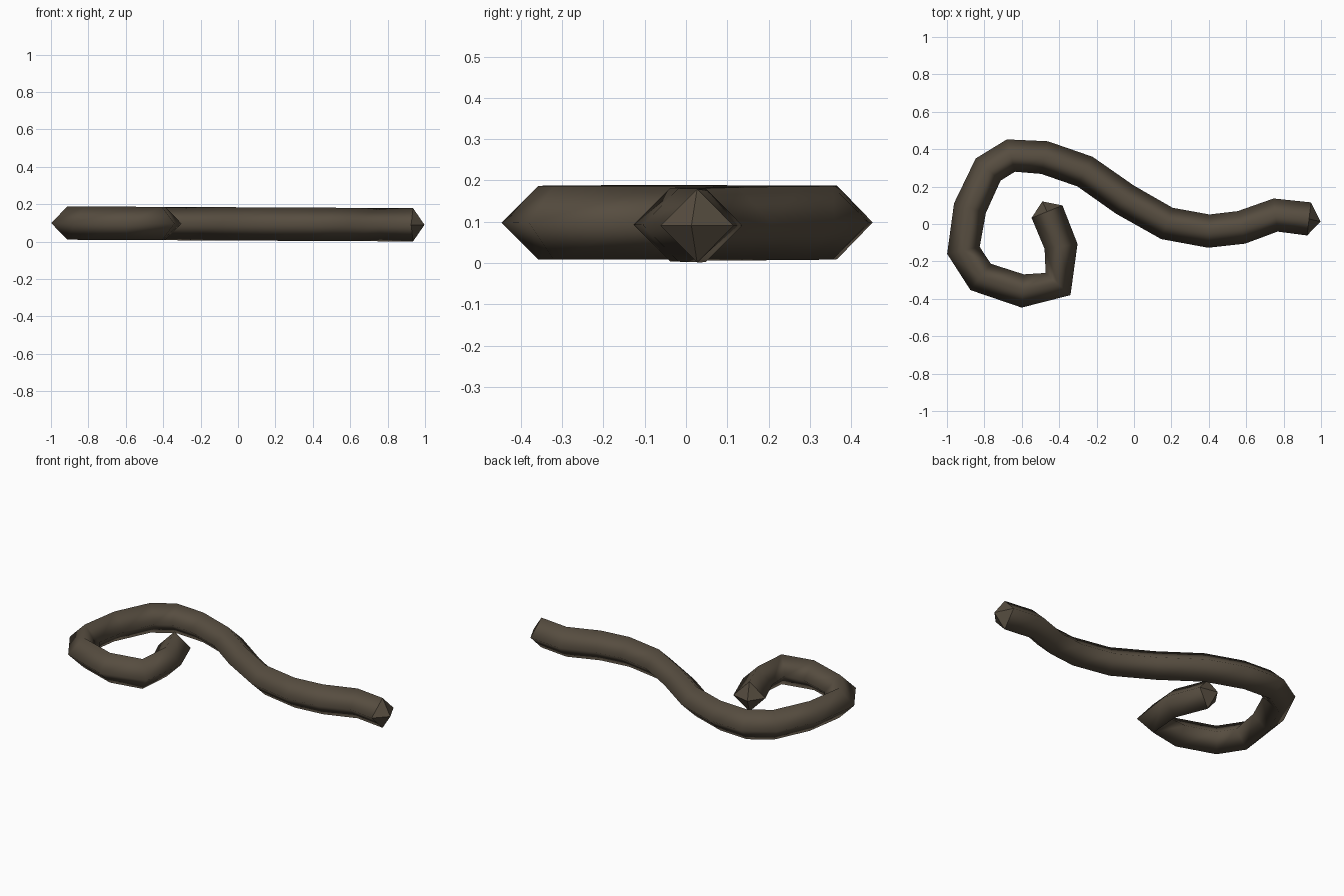
import bpy, bmesh
from mathutils import Vector

if "Cube" in bpy.data.objects:
    bpy.data.objects.remove(bpy.data.objects["Cube"])

# centre line of the bent rod, from the curled end to the straight end
PATH = [(-0.465, 0.066), (-0.39, -0.12), (-0.406, -0.321), (-0.595, -0.358),
        (-0.82, -0.283), (-0.912, -0.141), (-0.877, 0.085), (-0.78, 0.291),
        (-0.658, 0.366), (-0.478, 0.355), (-0.262, 0.28), (-0.048, 0.13),
        (0.176, 0.003), (0.4, -0.038), (0.575, -0.018), (0.757, 0.048),
        (0.936, 0.027)]
R = 0.089
UP = Vector((0, 0, 1))
n = len(PATH)
# the rod sinks very slightly toward the straight end
pts = [Vector((x, y, 0.099 - 0.005 * (x + 1) + 0.001)) for x, y in PATH]

mat = bpy.data.materials.new("dark_brown_iron")
mat.diffuse_color = (0.094, 0.074, 0.051, 1)
mat.use_nodes = True
mat.node_tree.nodes["Principled BSDF"].inputs["Base Color"].default_value = mat.diffuse_color

bm = bmesh.new()
rings = []
for i, p in enumerate(pts):
    t = Vector((0, 0, 0))
    if i > 0:
        t += (p - pts[i - 1]).normalized()
    if i < n - 1:
        t += (pts[i + 1] - p).normalized()
    t.z = 0
    side = t.normalized().cross(UP)
    rings.append([bm.verts.new(p + d * R) for d in (side, UP, -side, -UP)])

# four-sided smooth tube
for a, b in zip(rings, rings[1:]):
    for k in range(4):
        m = (k + 1) % 4
        bm.faces.new((a[k], a[m], b[m], b[k])).smooth = True

# shallow pointed end caps
for ring, tip in ((rings[0], (-0.49, 0.121, pts[0].z)),
                  (rings[-1], (0.997, 0.013, pts[-1].z))):
    apex = bm.verts.new(tip)
    for k in range(4):
        bm.faces.new((ring[k], ring[(k + 1) % 4], apex)).smooth = False

bmesh.ops.recalc_face_normals(bm, faces=bm.faces)
mesh = bpy.data.meshes.new("bent_rod")
bm.to_mesh(mesh)
bm.free()
mesh.materials.append(mat)
bpy.context.collection.objects.link(bpy.data.objects.new("bent_rod", mesh))
